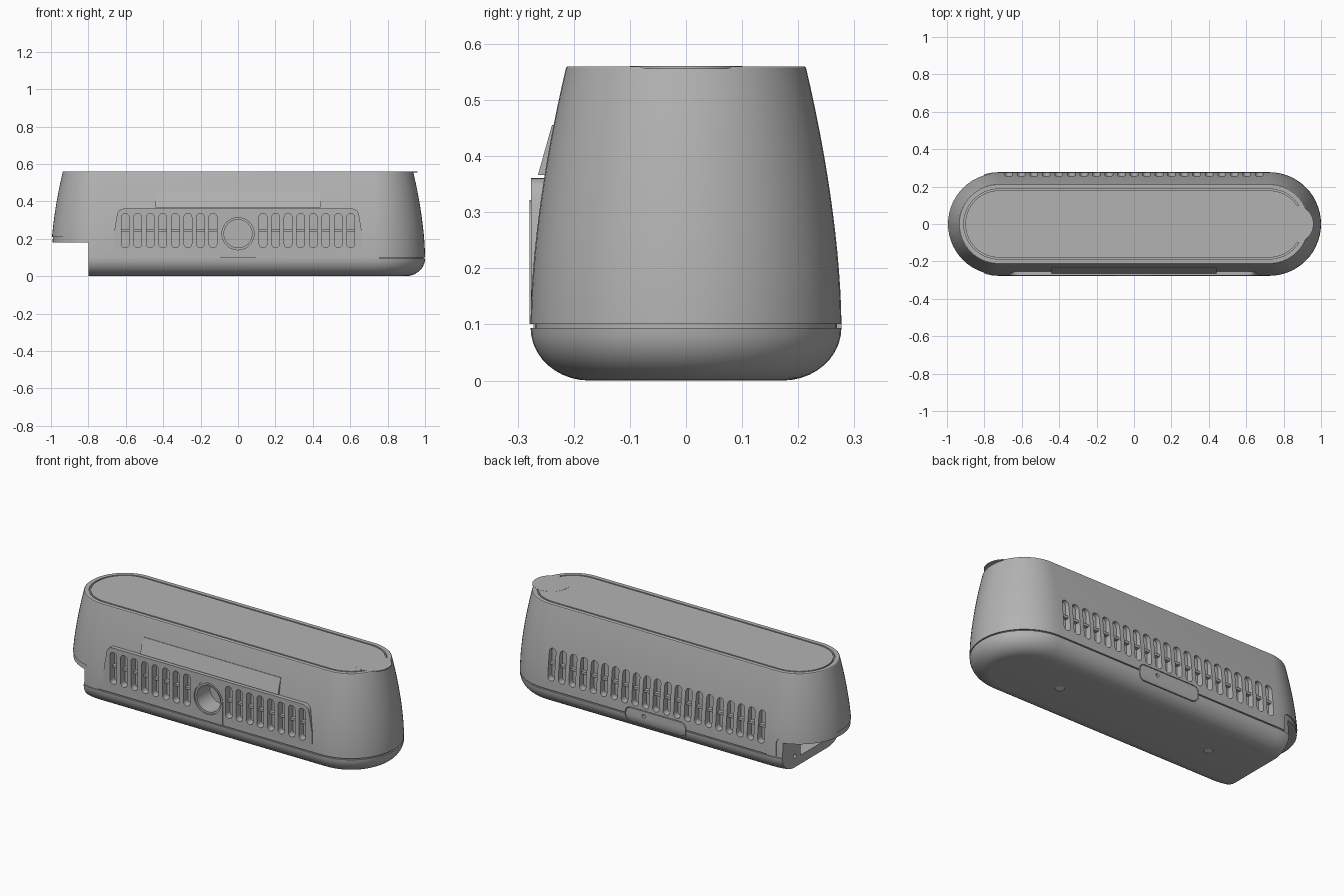
import bpy, bmesh, math

if "Cube" in bpy.data.objects:
    bpy.data.objects.remove(bpy.data.objects["Cube"])

S = 0.723  # half length of the straight sides


def material(name, v):
    m = bpy.data.materials.new(name)
    m.diffuse_color = (v, v, v, 1)
    m.use_nodes = True
    m.node_tree.nodes["Principled BSDF"].inputs["Base Color"].default_value = m.diffuse_color
    return m


GREY = material("matte grey", 0.45)
LIGHT = material("light grey", 0.75)


# ---- shape helpers: a solid is a list of rings, lofted and capped ----
def build(name, solids, mat=GREY):
    bm = bmesh.new()
    for rings in solids:
        vs = [[bm.verts.new(p) for p in r] for r in rings]
        n = len(vs[0])
        for a, b in zip(vs, vs[1:]):
            for i in range(n):
                j = (i + 1) % n
                bm.faces.new((a[i], a[j], b[j], b[i]))
        bm.faces.new(vs[0][::-1])
        bm.faces.new(vs[-1])
    bmesh.ops.recalc_face_normals(bm, faces=bm.faces)
    me = bpy.data.meshes.new(name)
    bm.to_mesh(me)
    bm.free()
    me.materials.append(mat)
    ob = bpy.data.objects.new(name, me)
    bpy.context.collection.objects.link(ob)
    return ob


def boolean(ob, solids, op='DIFFERENCE'):
    cutter = build("cutter", solids)
    cutter.hide_render = True
    mod = ob.modifiers.new("bool", 'BOOLEAN')
    mod.operation, mod.solver, mod.object = op, 'EXACT', cutter
    bpy.context.view_layer.objects.active = ob
    bpy.ops.object.modifier_apply(modifier=mod.name)
    bpy.data.objects.remove(cutter)


def arc(cx, cz, r, a0, a1, n=12):
    return [(cx + r * math.cos(math.radians(a0 + (a1 - a0) * i / n)),
             cz + r * math.sin(math.radians(a0 + (a1 - a0) * i / n))) for i in range(n + 1)]


def circle(cx, cz, r, n=32):
    return arc(cx, cz, r, 0, 360 - 360 / n, n - 1)


def round_rect(cx, cz, w, h, r):
    x, z = w / 2 - r, h / 2 - r
    return (arc(cx + x, cz + z, r, 0, 90, 6) + arc(cx - x, cz + z, r, 90, 180, 6)
            + arc(cx - x, cz - z, r, 180, 270, 6) + arc(cx + x, cz - z, r, 270, 360, 6))


def slot(cx, cz, w, h):
    z = (h - w) / 2
    return arc(cx, cz + z, w / 2, 0, 180, 10) + arc(cx, cz - z, w / 2, 180, 360, 10)


def prism_y(pts, y0, y1):
    return [[(x, y, z) for x, z in pts] for y in (y0, y1)]


def prism_z(pts, z0, z1):
    return [[(x, y, z) for x, y in pts] for z in (z0, z1)]


def prism_x(pts, x0, x1):
    return [[(x, y, z) for y, z in pts] for x in (x0, x1)]


def box(x0, x1, y0, y1, z0, z1):
    return prism_z([(x0, y0), (x1, y0), (x1, y1), (x0, y1)], z0, z1)


def stadium(profile):
    return [[(x, y, z) for x, y in arc(S, 0, r, -90, 90, 28) + arc(-S, 0, r, 90, 270, 28)]
            for r, z in profile]


# ---- body profile: radius against height ----
LOW = [(0.172 + 0.105 * math.sin(a), 0.094 * (1 - math.cos(a)))
       for a in [math.pi / 2 * i / 10 for i in range(11)]]
HIGH = [(0.277 - 0.063 * (i / 14) ** 1.7, 0.101 + 0.456 * i / 14) for i in range(15)]


def whole(inset):
    return stadium([(r - inset, z) for r, z in LOW + HIGH])


# lower base and upper shell, with a seam between and a groove in the top
base = build("base", [stadium(LOW)])
shell = build("upper_shell", [stadium(
    [(0.269, 0.09), (0.269, 0.101)] + HIGH
    + [(0.211, 0.56), (0.187, 0.56), (0.187, 0.55), (0.179, 0.55), (0.179, 0.56)])])

# raised front panel
right = [(0.67, 0.101), (0.665, 0.22), (0.648, 0.32)] + arc(0.61, 0.325, 0.036, 10, 90, 6)
panel = right + [(-x, z) for x, z in reversed(right)]
boolean(shell, [prism_y(panel, -0.2765, -0.19)], 'UNION')

# front and back vent slots
front_x = [s * (0.134 + 0.067 * i) for i in range(8) for s in (-1, 1)]
back_x = [0.067 * i for i in range(-10, 11)]
boolean(shell, [prism_y(slot(x, 0.244, 0.042, 0.183), -0.3, -0.235) for x in front_x]
        + [prism_y(slot(x, 0.244, 0.042, 0.183), 0.235, 0.3) for x in back_x])

# rails inside the vents
build("vent_rails", [box(-0.63, -0.11, -0.256, -0.23, 0.237, 0.251),
                     box(0.11, 0.63, -0.256, -0.23, 0.237, 0.251),
                     box(-0.69, 0.69, 0.23, 0.256, 0.237, 0.251)])

# arched frame and stepped round socket in the front
arch = build("socket_frame", [prism_y(
    [(-0.097, 0.101), (0.097, 0.101)] + arc(0, 0.225, 0.097, 0, 180, 24), -0.279, -0.25)])
socket = [[(x, y, z) for x, z in circle(0, 0.227, r, 40)]
          for r, y in ((0.086, -0.3), (0.086, -0.27), (0.075, -0.27), (0.075, -0.15))]
for ob in (arch, shell):
    boolean(ob, [socket])

# slanted strip above the panel
build("front_strip", [prism_x([(-0.264, 0.366), (-0.239, 0.455), (-0.21, 0.455), (-0.23, 0.366)],
                              -0.44, 0.44)])

# cable notch at the left end, with an inset trim round it
boolean(base, [box(-1.1, -0.8, -0.4, 0.4, -0.1, 0.3)])
boolean(shell, [prism_y([(-1.1, -0.05), (-1.1, 0.21)] + arc(-0.8, 0.175, 0.035, 90, 0, 8)
                        + [(-0.765, -0.05)], -0.4, 0.4)])
trim = build("notch_trim", [whole(0.005)])
boolean(trim, [prism_y([(-1.1, 0.18), (-0.8, 0.18), (-0.8, 0.094), (-0.7, 0.094),
                        (-0.7, 0.25), (-1.1, 0.25)], -0.4, 0.4)], 'INTERSECT')
for ob in (base, shell, trim):
    boolean(ob, [box(-0.9, -0.715, -0.1, 0.1, 0.05, 0.15)])
boolean(base, [prism_x(circle(s * 0.15, 0.065, 0.012, 16), -0.9, -0.76) for s in (-1, 1)])

# service plate low on the back, set in a fine gap
for ob in (base, shell):
    boolean(ob, [prism_y(round_rect(0, 0.095, 0.39, 0.09, 0.035), 0.22, 0.4)])
plate = build("service_plate", [whole(0)])
boolean(plate, [prism_y(round_rect(0, 0.095, 0.382, 0.082, 0.031), 0.2, 0.4)], 'INTERSECT')
boolean(plate, [prism_y(circle(0.077, 0.108, 0.01, 16), 0.25, 0.4)])

# round thumb tab on the top at the right end
tab = build("thumb_tab", [prism_z(circle(0.86, 0, 0.1, 48), 0.555, 0.5605)])

# two light plugs under the base
boolean(base, [prism_z(circle(s * 0.49, 0, 0.024, 24), -0.1, 0.004) for s in (-1, 1)])
build("base_plugs", [prism_z(circle(s * 0.49, 0, 0.022, 24), 0.001, 0.008) for s in (-1, 1)], LIGHT)

# smooth curves, sharp edges
for ob in bpy.context.scene.objects:
    ob.select_set(True)
bpy.context.view_layer.objects.active = shell
bpy.ops.object.shade_smooth_by_angle(angle=math.radians(30))
